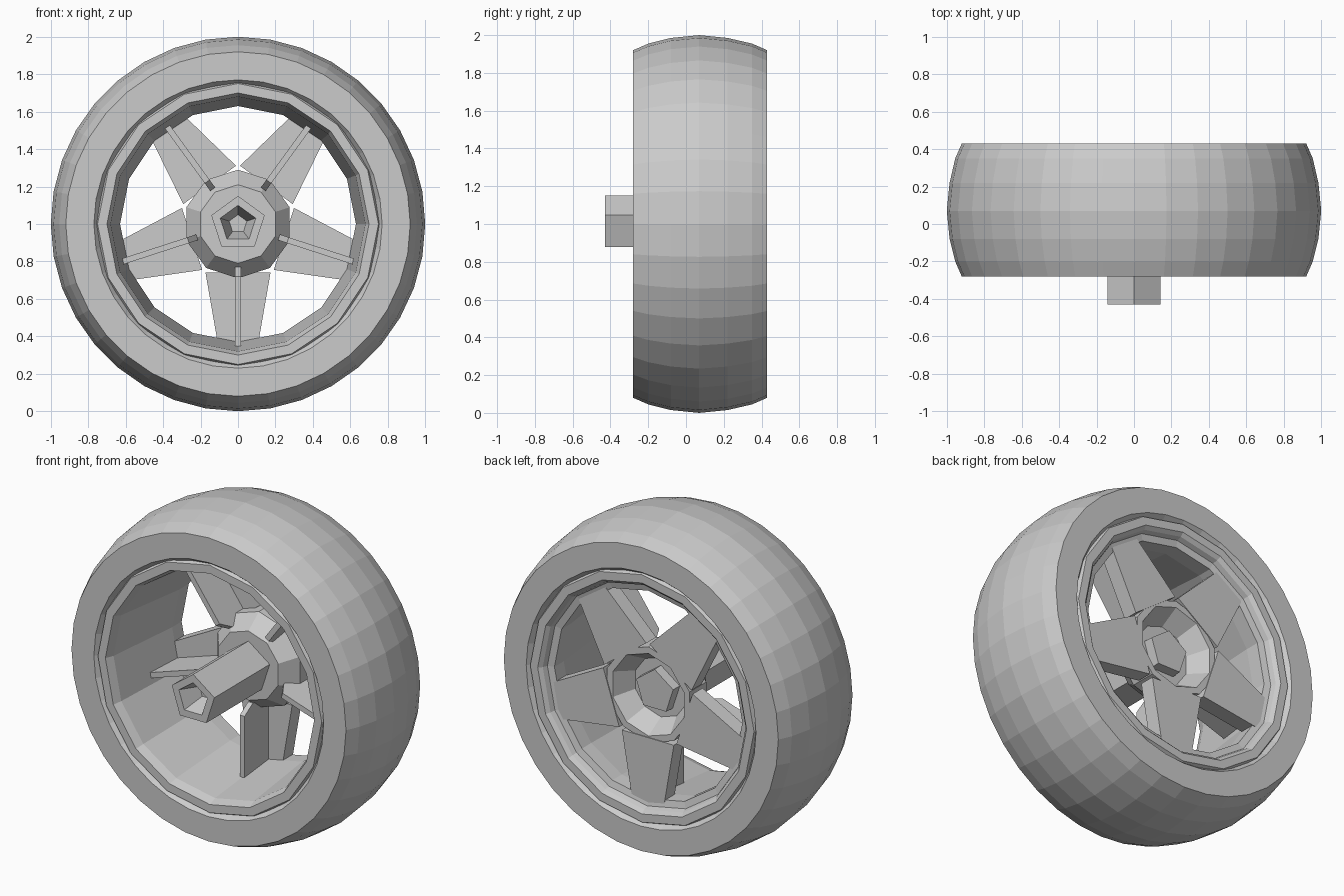
import bpy, bmesh
from math import sin, cos, pi, radians

if "Cube" in bpy.data.objects:
    bpy.data.objects.remove(bpy.data.objects["Cube"])

AXLE_Z = 1.0


def finish(name, bm):
    bmesh.ops.recalc_face_normals(bm, faces=bm.faces[:])
    me = bpy.data.meshes.new(name)
    bm.to_mesh(me)
    bm.free()
    ob = bpy.data.objects.new(name, me)
    ob.location.z = AXLE_Z
    bpy.context.collection.objects.link(ob)
    return ob


def lathe(name, profile, sides, closed=True):
    """Turn (y, radius) points around the wheel axis, first vertex up."""
    bm = bmesh.new()
    rings = [[bm.verts.new((r * sin(2 * pi * i / sides), y, r * cos(2 * pi * i / sides)))
              for i in range(sides)] for y, r in profile]
    n = len(rings)
    for k in range(n if closed else n - 1):
        a, b = rings[k], rings[(k + 1) % n]
        for i in range(sides):
            j = (i + 1) % sides
            bm.faces.new((a[i], a[j], b[j], b[i]))
    if not closed:
        bm.faces.new(rings[0])
        bm.faces.new(rings[-1])
    return finish(name, bm)


def prism(name, front, back, angle):
    """Join two outlines of (out, side, y) points, pointed along a spoke angle."""
    bm = bmesh.new()
    c, s = cos(angle), sin(angle)
    loops = [[bm.verts.new((u * c - v * s, y, u * s + v * c)) for u, v, y in pts]
             for pts in (front, back)]
    n = len(front)
    for loop in loops:
        bm.faces.new(loop)
    for i in range(n):
        j = (i + 1) % n
        bm.faces.new((loops[0][i], loops[0][j], loops[1][j], loops[1][i]))
    return finish(name, bm)


# Tyre with rounded tread and flat sidewalls
lathe("tyre", [(-0.28, 0.92), (-0.2, 0.955), (-0.08, 0.985), (0.07, 1.0),
               (0.22, 0.985), (0.35, 0.955), (0.43, 0.92),
               (0.43, 0.77), (0.39, 0.74), (-0.24, 0.74), (-0.28, 0.77)], 36)

# Rim barrel with a lip on both ends and a step at the back
lathe("rim", [(-0.25, 0.76), (-0.27, 0.75), (-0.27, 0.70), (-0.22, 0.68),
              (0.27, 0.63), (0.36, 0.63), (0.37, 0.67), (0.40, 0.68),
              (0.42, 0.70), (0.42, 0.75), (0.40, 0.76)], 16)

# Hub with a conical front and a recess at the back
lathe("hub", [(0.10, 0.10), (0.10, 0.21), (0.20, 0.29), (0.36, 0.29),
              (0.36, 0.25), (0.24, 0.18), (0.24, 0.10)], 10)

# Five-sided axle with a hollow front end
lathe("axle", [(-0.30, 0.05), (-0.43, 0.10), (-0.43, 0.15), (0.20, 0.15),
               (0.20, 0.135), (0.30, 0.13)], 5, closed=False)

# Five spokes: tapered back plate with a thin fin in front
plate = [(0.258, -0.174), (0.655, -0.105), (0.655, 0.105), (0.258, 0.174)]
fin = [(0.23, 0.12), (0.28, 0.04), (0.67, 0.04), (0.655, 0.32), (0.26, 0.32)]
for k in range(5):
    a = radians(-90 + 72 * k)
    prism(f"spoke_plate_{k + 1}", [(u, v, 0.27) for u, v in plate],
          [(u, v, 0.365) for u, v in plate], a)
    prism(f"spoke_fin_{k + 1}", [(u, -0.016, y) for u, y in fin],
          [(u, 0.016, y) for u, y in fin], a)
